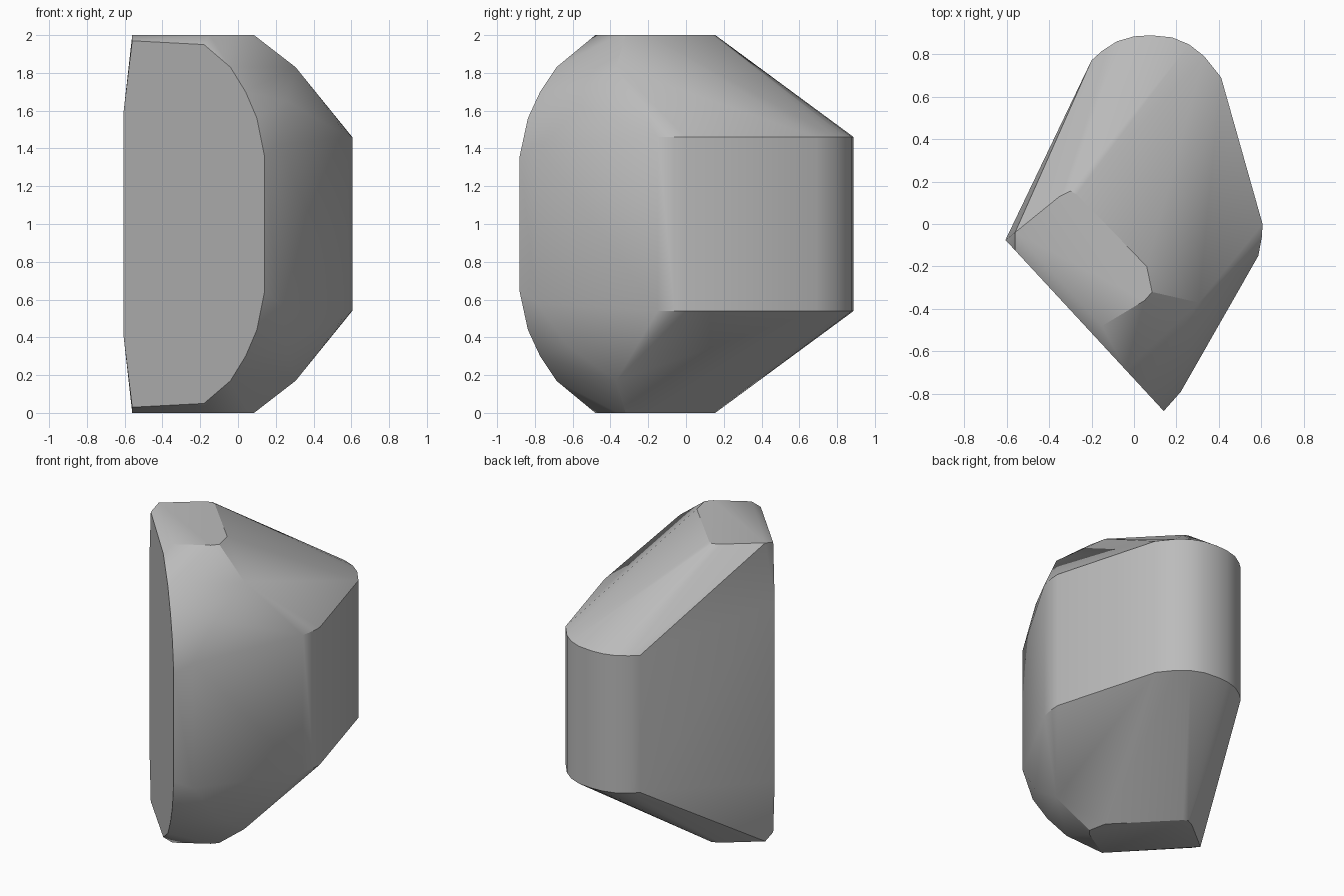
import bpy
import bmesh
import math

default_cube = bpy.data.objects.get("Cube")
if default_cube:
    bpy.data.objects.remove(default_cube, do_unlink=True)

MIDDLE = 1.0  # height of the horizontal mirror plane


def make_material(name, colour):
    material = bpy.data.materials.new(name)
    material.use_nodes = True
    material.diffuse_color = colour
    shader = material.node_tree.nodes["Principled BSDF"]
    shader.inputs["Base Color"].default_value = colour
    return material


def front_plane(x):
    """Depth of the flat slanted front at a given x."""
    return -0.075 - (x + 0.605) * 1.081


# Flat front facet: (x, height from the middle)
front_rim = [(-0.605, 0.6), (-0.56, 0.97), (-0.18, 0.95), (-0.04, 0.83),
             (0.04, 0.7), (0.1, 0.56), (0.14, 0.36)]

# Vertical belt wrapping the sides and rounded back: (x, y)
belt = [(-0.2, 0.77), (-0.15, 0.815), (-0.08, 0.86), (0, 0.883), (0.08, 0.888),
        (0.18, 0.878), (0.26, 0.845), (0.33, 0.79), (0.41, 0.69),
        (0.605, 0), (0.602, -0.06), (0.585, -0.15)]

# Flat caps at top and bottom: (x, y)
cap = [(-0.56, -0.04), (-0.35, 0.13), (-0.3, 0.155), (-0.27, 0.14),
       (0.06, -0.2), (0.085, -0.32), (0.05, -0.36), (-0.15, -0.48)]

# Chamfered shoulder beside the front facet: (x, y, height from the middle)
shoulder = [(0.305, -0.37, 0.83), (0.26, -0.62, 0.65), (0.22, -0.79, 0.42)]

upper_points = [(x, front_plane(x), h) for x, h in front_rim]
upper_points += [(x, y, 0.46) for x, y in belt]
upper_points += [(x, y, MIDDLE) for x, y in cap]
upper_points += shoulder

# Mirror the outline points above and below the middle, then wrap them
bm = bmesh.new()
for side in (1, -1):
    for x, y, h in upper_points:
        bm.verts.new((x, y, MIDDLE + side * h))
hull = bmesh.ops.convex_hull(bm, input=bm.verts[:], use_existing_faces=False)
unused = {v for v in hull["geom_interior"] + hull["geom_unused"]
          if isinstance(v, bmesh.types.BMVert)}
bmesh.ops.delete(bm, geom=list(unused), context="VERTS")
bmesh.ops.dissolve_limit(bm, angle_limit=math.radians(0.5),
                         verts=bm.verts[:], edges=bm.edges[:])
bmesh.ops.recalc_face_normals(bm, faces=bm.faces[:])

mesh = bpy.data.meshes.new("faceted_rock")
bm.to_mesh(mesh)
bm.free()
mesh.materials.append(make_material("stone grey", (0.5, 0.5, 0.5, 1)))

rock = bpy.data.objects.new("faceted_rock", mesh)
bpy.context.collection.objects.link(rock)
bpy.context.view_layer.objects.active = rock
rock.select_set(True)
bpy.ops.object.shade_smooth_by_angle(angle=math.radians(30))
